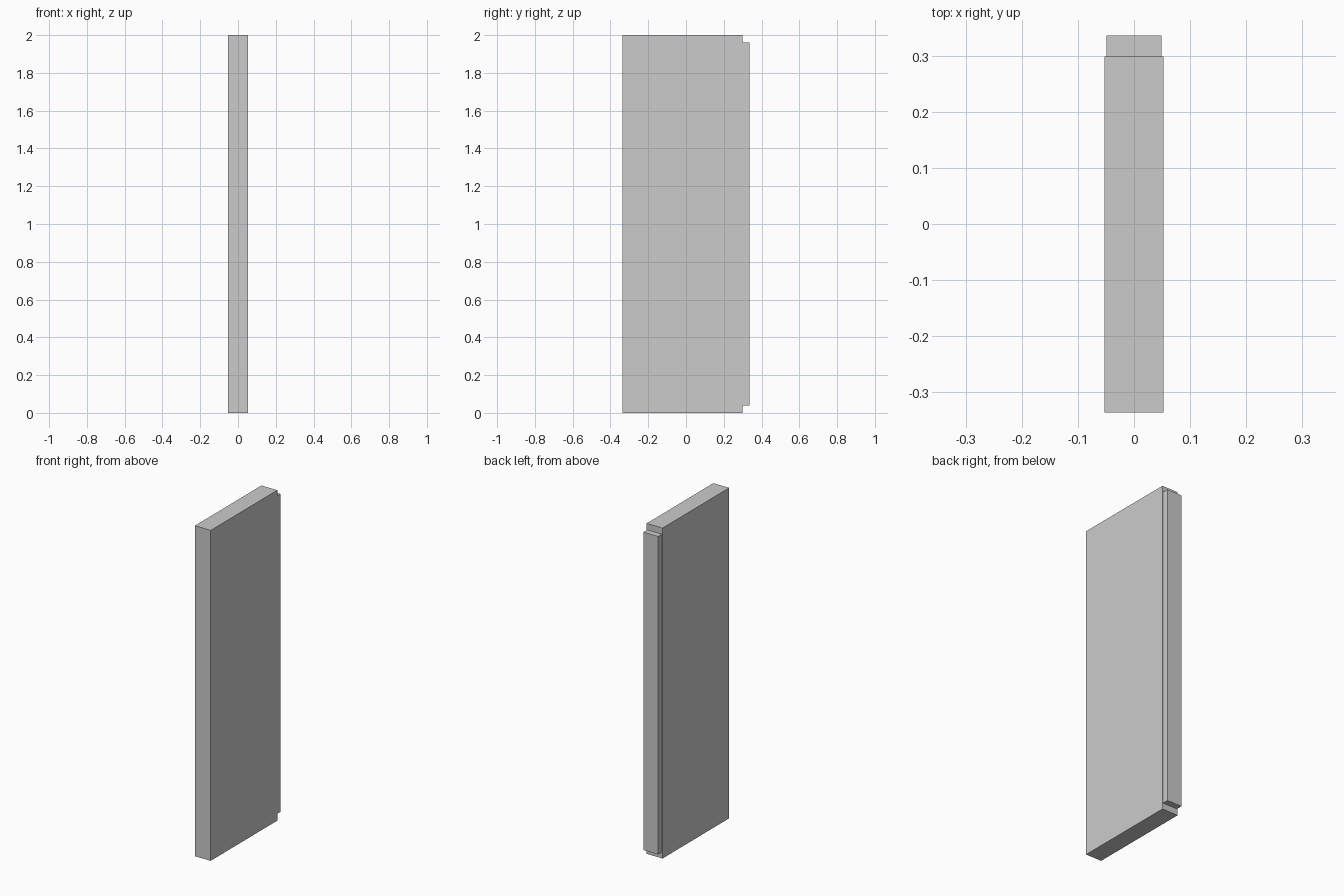
import bpy

if "Cube" in bpy.data.objects:
    bpy.data.objects.remove(bpy.data.objects["Cube"])


def box(name, lo, hi):
    """Axis-aligned box between two corners."""
    size = [b - a for a, b in zip(lo, hi)]
    centre = [(a + b) / 2 for a, b in zip(lo, hi)]
    bpy.ops.mesh.primitive_cube_add(size=1, location=centre)
    obj = bpy.context.object
    obj.name = name
    obj.scale = size
    bpy.ops.object.transform_apply(location=False, rotation=False, scale=True)
    return obj


# Main slab
box("panel", (-0.053, -0.337, 0), (0.053, 0.3, 2))

# Slightly narrower raised strip on the back edge
box("back_strip", (-0.049, 0.3, 0.038), (0.049, 0.337, 1.962))
